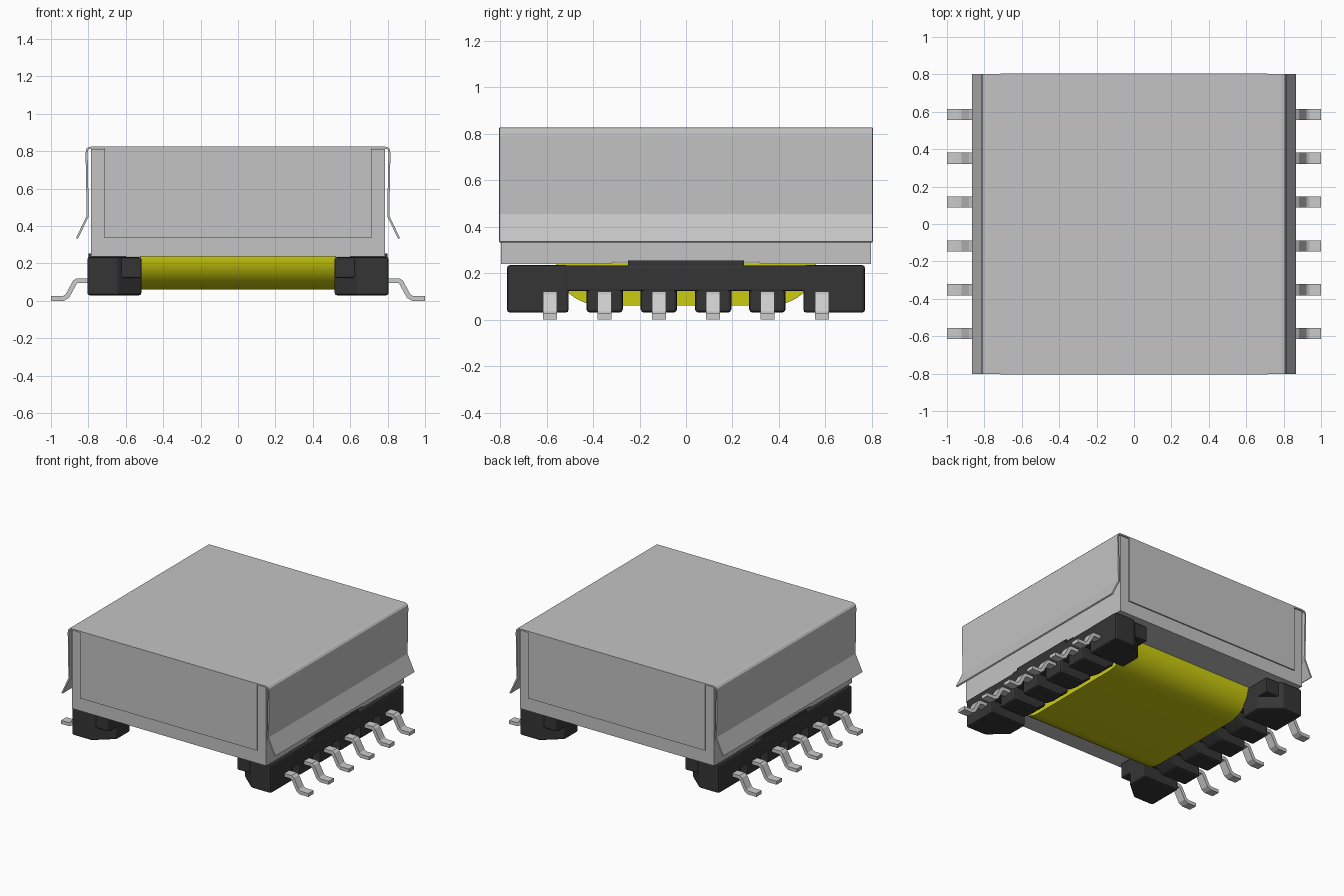
import bpy, bmesh, math
from mathutils import Vector

cube = bpy.data.objects.get("Cube")
if cube:
    bpy.data.objects.remove(cube, do_unlink=True)


def material(name, rgb):
    m = bpy.data.materials.new(name)
    m.use_nodes = True
    m.diffuse_color = (*rgb, 1)
    bsdf = m.node_tree.nodes["Principled BSDF"]
    bsdf.inputs["Base Color"].default_value = (*rgb, 1)
    bsdf.inputs["Roughness"].default_value = 0.6
    return m


GREY = material("steel grey", (0.55, 0.55, 0.55))
PIN = material("pin silver", (0.60, 0.60, 0.60))
BLACK = material("black plastic", (0.036, 0.036, 0.036))
YELLOW = material("yellow tape", (0.60, 0.60, 0.005))


def prism(name, poly, axis, a, b, mat, bevel=0.0, smooth=False):
    """Extrude a 2D outline along x (y, z), y (x, z) or z (x, y)."""
    place = {"x": lambda p, t: (t, p[0], p[1]),
             "y": lambda p, t: (p[0], t, p[1]),
             "z": lambda p, t: (p[0], p[1], t)}[axis]
    bm = bmesh.new()
    lo = [bm.verts.new(place(p, a)) for p in poly]
    hi = [bm.verts.new(place(p, b)) for p in poly]
    n = len(poly)
    bm.faces.new(lo)
    bm.faces.new(hi[::-1])
    for i in range(n):
        j = (i + 1) % n
        bm.faces.new((lo[j], lo[i], hi[i], hi[j]))
    bmesh.ops.recalc_face_normals(bm, faces=bm.faces)
    me = bpy.data.meshes.new(name)
    bm.to_mesh(me)
    bm.free()
    me.materials.append(mat)
    ob = bpy.data.objects.new(name, me)
    bpy.context.collection.objects.link(ob)
    if bevel:
        mod = ob.modifiers.new("rounded edges", "BEVEL")
        mod.width, mod.segments = bevel, 2
    if smooth:
        bpy.ops.object.select_all(action="DESELECT")
        ob.select_set(True)
        bpy.context.view_layer.objects.active = ob
        bpy.ops.object.shade_smooth_by_angle(angle=math.radians(35))
    return ob


def box(name, x, y, z, mat, bevel=0.0):
    return prism(name, [(x[0], y[0]), (x[1], y[0]), (x[1], y[1]), (x[0], y[1])],
                 "z", z[0], z[1], mat, bevel)


def strip(path, t):
    """Outline of a bent sheet: the path plus its offset by t to the right."""
    pts = [Vector(p) for p in path]
    inner = []
    for i, p in enumerate(pts):
        d1 = (p - pts[i - 1]).normalized() if i else (pts[1] - p).normalized()
        d2 = (pts[i + 1] - p).normalized() if i < len(pts) - 1 else d1
        n1, n2 = Vector((d1.y, -d1.x)), Vector((d2.y, -d2.x))
        m = (n1 + n2).normalized()
        inner.append(p + m * (t / max(m.dot(n1), 0.4)))
    return [tuple(p) for p in pts + inner[::-1]]


# Core block with a shallow notch in the middle of its lower edge
core = [(-0.795, 0.238), (-0.33, 0.238), (-0.305, 0.25), (0.305, 0.25),
        (0.33, 0.238), (0.795, 0.238), (0.795, 0.813), (-0.795, 0.813)]
prism("core", core, "x", -0.785, 0.785, GREY)

# Sheet clip over the top with flared side skirts
half = [(0.785, 0.825), (0.802, 0.821), (0.812, 0.81), (0.815, 0.79),
        (0.809, 0.455), (0.866, 0.336)]
outer = [(-x, z) for x, z in reversed(half)] + half
prism("clip", strip(outer, 0.011), "y", -0.803, 0.803, GREY)

# Clip panels on the front and back, reaching up to the top sheet
for s, side in ((-1, "front"), (1, "back")):
    box(side + "_clip_panel", (-0.715, 0.715), sorted((s * 0.79, s * 0.804)),
        (0.335, 0.824), GREY)

# Winding with rounded lower edges
arc = [(0.36 + 0.2 * math.cos(a), 0.236 - 0.176 * math.sin(a))
       for a in (math.pi / 2 * i / 12 for i in range(13))]
winding = [(0.56, 0.245)] + arc
prism("winding", winding + [(-y, z) for y, z in reversed(winding)],
      "x", -0.525, 0.525, YELLOW, smooth=True)

# Bent terminal: shoulder, slope and foot
lead = [(0.76, 0.12), (0.865, 0.12), (0.882, 0.108), (0.922, 0.034),
        (0.938, 0.025), (1.0, 0.025)]

for s, side in ((-1, "right"), (1, "left")):
    # Bobbin rail and the flange that shows under the core
    box(side + "_rail", sorted((s * 0.517, s * 0.803)), (-0.75, 0.75),
        (0.122, 0.232), BLACK, 0.008)
    box(side + "_flange", sorted((s * 0.6, s * 0.8)), (-0.25, 0.25),
        (0.225, 0.254), BLACK)
    # Corner feet with a chamfered inner corner
    for e, end in ((-1, "front"), (1, "back")):
        foot = [(0.517, 0.505), (0.805, 0.505), (0.805, 0.77),
                (0.645, 0.77), (0.517, 0.66)]
        prism(f"{side}_{end}_foot", [(s * x, e * y) for x, y in foot],
              "z", 0.03, 0.234, BLACK, 0.012)
    # Teeth under the rail, sloped on the inner side
    for i, y in enumerate((-0.35, -0.117, 0.117, 0.35)):
        tooth = [(0.525, 0.16), (0.535, 0.075), (0.60, 0.03),
                 (0.80, 0.03), (0.80, 0.16)]
        prism(f"{side}_tooth_{i + 1}", [(s * x, z) for x, z in tooth],
              "y", y - 0.078, y + 0.078, BLACK, 0.014)
    # Terminals
    for i in range(6):
        y = -0.585 + 0.234 * i
        prism(f"{side}_terminal_{i + 1}",
              [(s * x, z) for x, z in strip(lead, 0.025)],
              "y", y - 0.03, y + 0.03, PIN)
